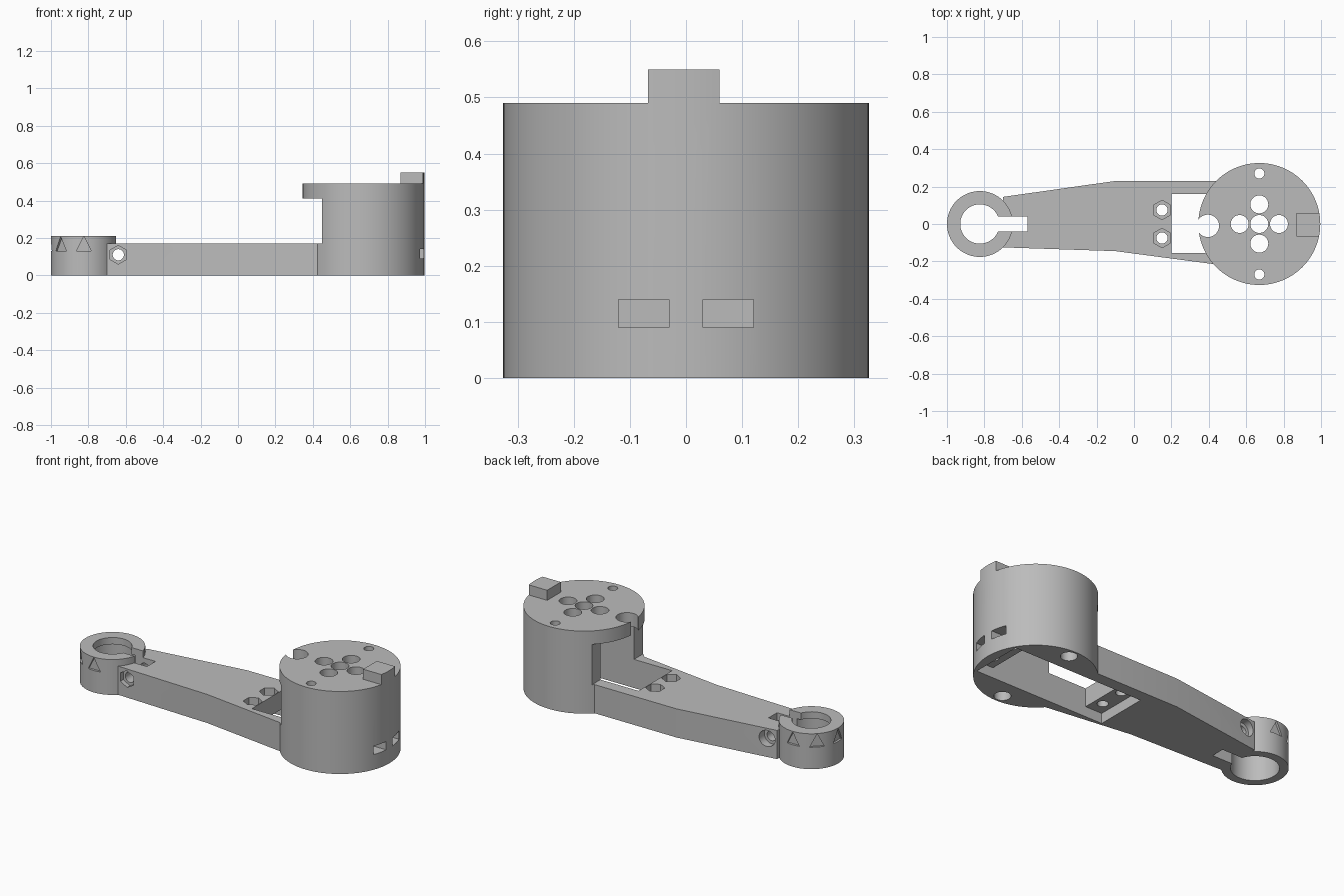
import bpy, bmesh, math
from mathutils import Matrix, Vector

old = bpy.data.objects.get("Cube")
if old:
    bpy.data.objects.remove(old, do_unlink=True)

grey = bpy.data.materials.new("plain grey")
grey.use_nodes = True
colour = (0.5, 0.5, 0.5, 1)
grey.diffuse_color = colour
grey.node_tree.nodes["Principled BSDF"].inputs["Base Color"].default_value = colour


def prism(name, outline, low, high, matrix=None):
    """Extrude a flat outline from low to high."""
    bm = bmesh.new()
    face = bm.faces.new([bm.verts.new((x, y, low)) for x, y in outline])
    out = bmesh.ops.extrude_face_region(bm, geom=[face])
    moved = [g for g in out["geom"] if isinstance(g, bmesh.types.BMVert)]
    bmesh.ops.translate(bm, verts=moved, vec=(0, 0, high - low))
    bmesh.ops.recalc_face_normals(bm, faces=bm.faces)
    if matrix:
        bm.transform(matrix)
    mesh = bpy.data.meshes.new(name)
    bm.to_mesh(mesh)
    bm.free()
    mesh.materials.append(grey)
    obj = bpy.data.objects.new(name, mesh)
    bpy.context.collection.objects.link(obj)
    return obj


def cyl(name, x, y, r, low, high, sides=40, matrix=None, turn=0):
    ring = [(x + r * math.cos(turn + math.tau * i / sides),
             y + r * math.sin(turn + math.tau * i / sides)) for i in range(sides)]
    return prism(name, ring, low, high, matrix)


def box(name, x0, x1, y0, y1, low, high):
    return prism(name, [(x0, y0), (x1, y0), (x1, y1), (x0, y1)], low, high)


def combine(target, other, operation):
    """Apply a boolean and remove the helper."""
    mod = target.modifiers.new("combine", "BOOLEAN")
    mod.operation, mod.solver, mod.object = operation, "EXACT", other
    bpy.context.view_layer.update()
    graph = bpy.context.evaluated_depsgraph_get()
    mesh = bpy.data.meshes.new_from_object(target.evaluated_get(graph))
    target.modifiers.clear()
    target.data = mesh
    bpy.data.objects.remove(other, do_unlink=True)


HX, HR, TOP = 0.67, 0.326, 0.49      # motor housing
RX, RR = -0.824, 0.176               # clamp ring
ARM = 0.17                           # arm height

# Motor housing, open toward the arm under its top plate
link = cyl("arm_link", HX, 0, HR, 0, TOP, 96)
combine(link, box("opening", 0.2, 0.45, -0.4, 0.4, ARM, 0.41), "DIFFERENCE")

# Index tab on the rim
tab = box("index_tab", 0.87, 1.1, -0.068, 0.06, 0.4, 0.55)
combine(tab, cyl("rim", HX, 0, HR, 0.3, 0.7, 96), "INTERSECT")
combine(link, tab, "UNION")

# Tapered arm and clamp ring
arm = prism("arm", [(-0.7, -0.125), (-0.1, -0.145), (0.43, -0.215), (0.55, -0.2),
                    (0.55, 0.23), (-0.1, 0.23), (-0.7, 0.145)], 0, ARM)
combine(link, arm, "UNION")
combine(link, cyl("clamp_ring", RX, 0, RR, 0, 0.21, 72), "UNION")

cutters = [
    # Motor body pocket and the ledge for its mounting tabs
    box("motor_pocket", 0.2, 0.83, -0.155, 0.16, -0.1, 0.41),
    box("tab_ledge", 0.09, 0.94, -0.155, 0.16, -0.1, 0.06),
    # Cable notch and centre hole in the top plate
    cyl("cable_notch", 0.395, -0.01, 0.06, 0.3, 0.6),
    cyl("centre_hole", HX, 0, 0.048, 0.3, 0.6),
    # Ring bore, wider below, and clamp slot
    cyl("ring_bore", RX, 0, 0.105, -0.1, 0.4, 56),
    cyl("ring_counterbore", RX, 0, 0.128, -0.1, 0.17, 56),
    box("clamp_slot", -0.76, -0.57, -0.04, 0.04, -0.1, 0.4),
]

# Cross holes, plate screws, motor bolts and nut slots, in pairs
for s in (-1, 1):
    cutters += [
        cyl("plate_hole_x", HX + s * 0.105, 0, 0.048, 0.3, 0.6),
        cyl("plate_hole_y", HX, s * 0.105, 0.048, 0.3, 0.6),
        cyl("plate_screw", HX, s * 0.27, 0.027, -0.1, 0.6),
        cyl("screw_head", HX, s * 0.27, 0.045, -0.1, 0.4),
        cyl("arm_bolt", 0.15, s * 0.075, 0.03, -0.1, 0.3),
        cyl("arm_nut", 0.15, s * 0.075, 0.052, 0.11, 0.3, 6, turn=math.pi / 6),
        cyl("far_bolt", 0.895, s * 0.075, 0.03, -0.1, 0.13),
        box("nut_slot", 0.85, 1.1, s * 0.075 - 0.045, s * 0.075 + 0.045, 0.09, 0.14),
    ]

# Clamp bolt across the arm: hexagon in front, round seat behind
across = Matrix.Translation((-0.64, 0, 0.11)) @ Matrix.Rotation(math.pi / 2, 4, "X")
cutters += [
    cyl("clamp_bolt", 0, 0, 0.03, -0.4, 0.4, 32, across),
    cyl("clamp_nut", 0, 0, 0.05, 0.1, 0.4, 6, across, math.pi / 6),
    cyl("clamp_head", 0, 0, 0.048, -0.4, -0.11, 32, across),
]

# Engraved triangles around the ring
for degrees in range(90, 271, 45):
    a = math.radians(degrees)
    out = Vector((math.cos(a), math.sin(a), 0))
    side = Vector((-out.y, out.x, 0))
    frame = Matrix((side, (0, 0, 1), out)).transposed().to_4x4()
    frame.translation = (RX, 0, 0)
    cutters.append(prism("ring_mark", [(-0.04, 0.13), (0.04, 0.13), (0, 0.208)],
                         RR - 0.014, RR + 0.1, frame))

for cutter in cutters:
    combine(link, cutter, "DIFFERENCE")

# Smooth round walls, crisp edges
bpy.ops.object.select_all(action="DESELECT")
link.select_set(True)
bpy.context.view_layer.objects.active = link
bpy.ops.object.shade_smooth_by_angle(angle=math.radians(25))
